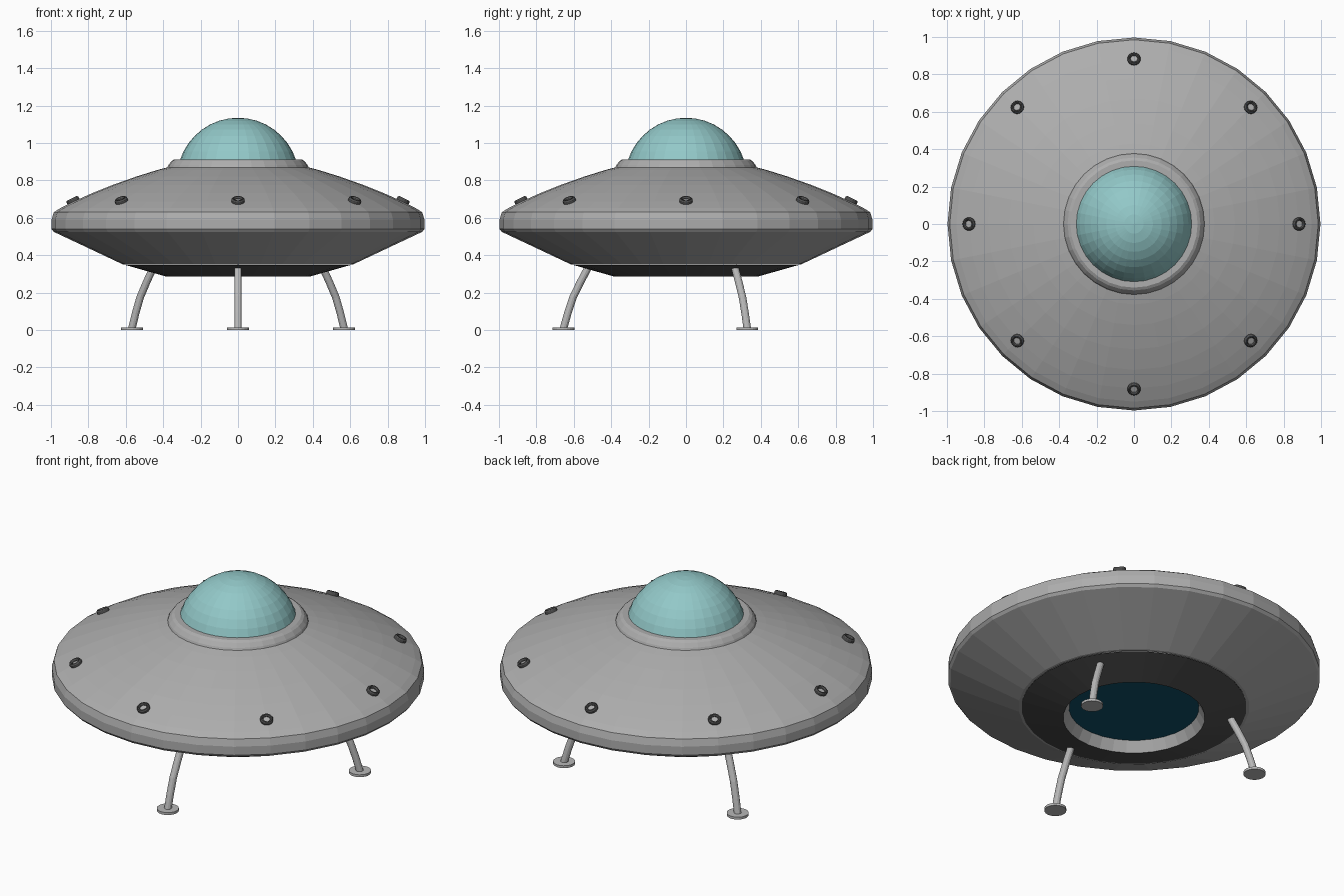
import bpy, bmesh, math
from mathutils import Matrix, Vector

if "Cube" in bpy.data.objects:
    bpy.data.objects.remove(bpy.data.objects["Cube"])


def material(name, rgb):
    m = bpy.data.materials.new(name)
    m.diffuse_color = (*rgb, 1)
    m.use_nodes = True
    m.node_tree.nodes["Principled BSDF"].inputs["Base Color"].default_value = m.diffuse_color
    return m


HULL = material("hull_grey", (0.42, 0.42, 0.42))
LEG = material("leg_grey", (0.48, 0.48, 0.48))
DARK = material("dark_grey", (0.08, 0.08, 0.08))
GLASS = material("teal_glass", (0.29, 0.58, 0.58))
BLUE = material("deep_blue", (0.005, 0.08, 0.14))


def lathe(name, profile, mat, segments=32, closed=False, matrix=None):
    """Spin (radius, height) points around z."""
    bm = bmesh.new()
    rings = []
    for r, z in profile:
        if r < 1e-6:
            rings.append([bm.verts.new((0, 0, z))] * segments)
        else:
            rings.append([bm.verts.new((r * math.cos(a), r * math.sin(a), z))
                          for a in (2 * math.pi * i / segments for i in range(segments))])
    pairs = list(zip(rings, rings[1:]))
    if closed:
        pairs.append((rings[-1], rings[0]))
    for lo, hi in pairs:
        for i in range(segments):
            j = (i + 1) % segments
            quad = list(dict.fromkeys((lo[i], lo[j], hi[j], hi[i])))
            bm.faces.new(quad)
    if matrix:
        bm.transform(matrix)
    return finish(name, bm, mat)


def finish(name, bm, mat):
    me = bpy.data.meshes.new(name)
    bm.to_mesh(me)
    bm.free()
    me.materials.append(mat)
    ob = bpy.data.objects.new(name, me)
    bpy.context.collection.objects.link(ob)
    return ob


# Saucer hull, from under-edge round the rim to the collar
lathe("hull", [(0.595, 0.36), (0.603, 0.35), (0.618, 0.352), (0.80, 0.438), (0.985, 0.525),
               (0.997, 0.54), (0.997, 0.59), (0.985, 0.63), (0.95, 0.652), (0.88, 0.687),
               (0.78, 0.732), (0.67, 0.776), (0.54, 0.822), (0.43, 0.856), (0.37, 0.872)], HULL)

# Collar around the dome
lathe("dome_collar", [(0.378, 0.868), (0.372, 0.882), (0.355, 0.904), (0.34, 0.913),
                      (0.30, 0.913)], HULL)

# Glass dome: spherical cap
R, CZ = 0.326, 0.809
start = math.asin((0.908 - CZ) / R)
lathe("dome", [(R * math.cos(t), CZ + R * math.sin(t)) for t in
               (start + (math.pi / 2 - start) * i / 8 for i in range(8))] + [(0, CZ + R)], GLASS)

# Underside: dark ring, recess wall and blue disc
lathe("underside_ring", [(0.38, 0.285), (0.603, 0.348)], DARK)
lathe("recess_wall", [(0.348, 0.345), (0.38, 0.285)], HULL)
lathe("engine_disc", [(0, 0.345), (0.348, 0.345)], BLUE)

# Eight ring lights set square to the hull slope
for k in range(8):
    m = (Matrix.Rotation(k * math.pi / 4, 4, 'Z') @ Matrix.Translation((0.88, 0, 0.687))
         @ Matrix.Rotation(math.radians(26), 4, 'Y'))
    lathe(f"light_ring_{k + 1}", [(0.035, -0.012), (0.035, 0.012), (0.030, 0.019),
                                  (0.024, 0.019), (0.019, 0.012), (0.019, -0.012)],
          DARK, 14, True, m)
    lathe(f"light_lens_{k + 1}", [(0.020, 0.006), (0, 0.006)], HULL, 14, matrix=m)

# Three curved legs with round feet
PATH = [(0.655, 0.008), (0.632, 0.09), (0.604, 0.175), (0.565, 0.255), (0.520, 0.34)]
for k in range(3):
    turn = Matrix.Rotation(math.radians(-90 + 120 * k), 4, 'Z')
    bm = bmesh.new()
    rings = []
    for i, (r, z) in enumerate(PATH):
        a, b = PATH[max(i - 1, 0)], PATH[min(i + 1, len(PATH) - 1)]
        t = Vector((b[0] - a[0], 0, b[1] - a[1])).normalized()
        u, v = Vector((0, 1, 0)), t.cross(Vector((0, 1, 0)))
        rings.append([bm.verts.new(Vector((r, 0, z)) + 0.02 * (v * math.cos(w) + u * math.sin(w)))
                      for w in (math.tau * s / 12 for s in range(12))])
    for lo, hi in zip(rings, rings[1:]):
        for s in range(12):
            n = (s + 1) % 12
            bm.faces.new((lo[s], lo[n], hi[n], hi[s]))
    bmesh.ops.recalc_face_normals(bm, faces=bm.faces)
    bm.transform(turn)
    finish(f"leg_{k + 1}", bm, LEG)
    lathe(f"foot_{k + 1}", [(0, 0), (0.059, 0), (0.059, 0.014), (0, 0.014)], LEG, 20,
          matrix=turn @ Matrix.Translation((0.655, 0, 0)))

# Consistent outward normals
for ob in bpy.data.objects:
    if ob.name.startswith(("light_ring", "foot")):
        bm = bmesh.new()
        bm.from_mesh(ob.data)
        bmesh.ops.recalc_face_normals(bm, faces=bm.faces)
        bm.to_mesh(ob.data)
        bm.free()
    elif ob.name in ("engine_disc", "underside_ring", "recess_wall"):
        # open underside parts must face down
        if sum(p.normal.z * p.area for p in ob.data.polygons) > 0:
            ob.data.flip_normals()
    elif ob.name.startswith("light_lens"):
        if sum(p.normal.z * p.area for p in ob.data.polygons) < 0:
            ob.data.flip_normals()
